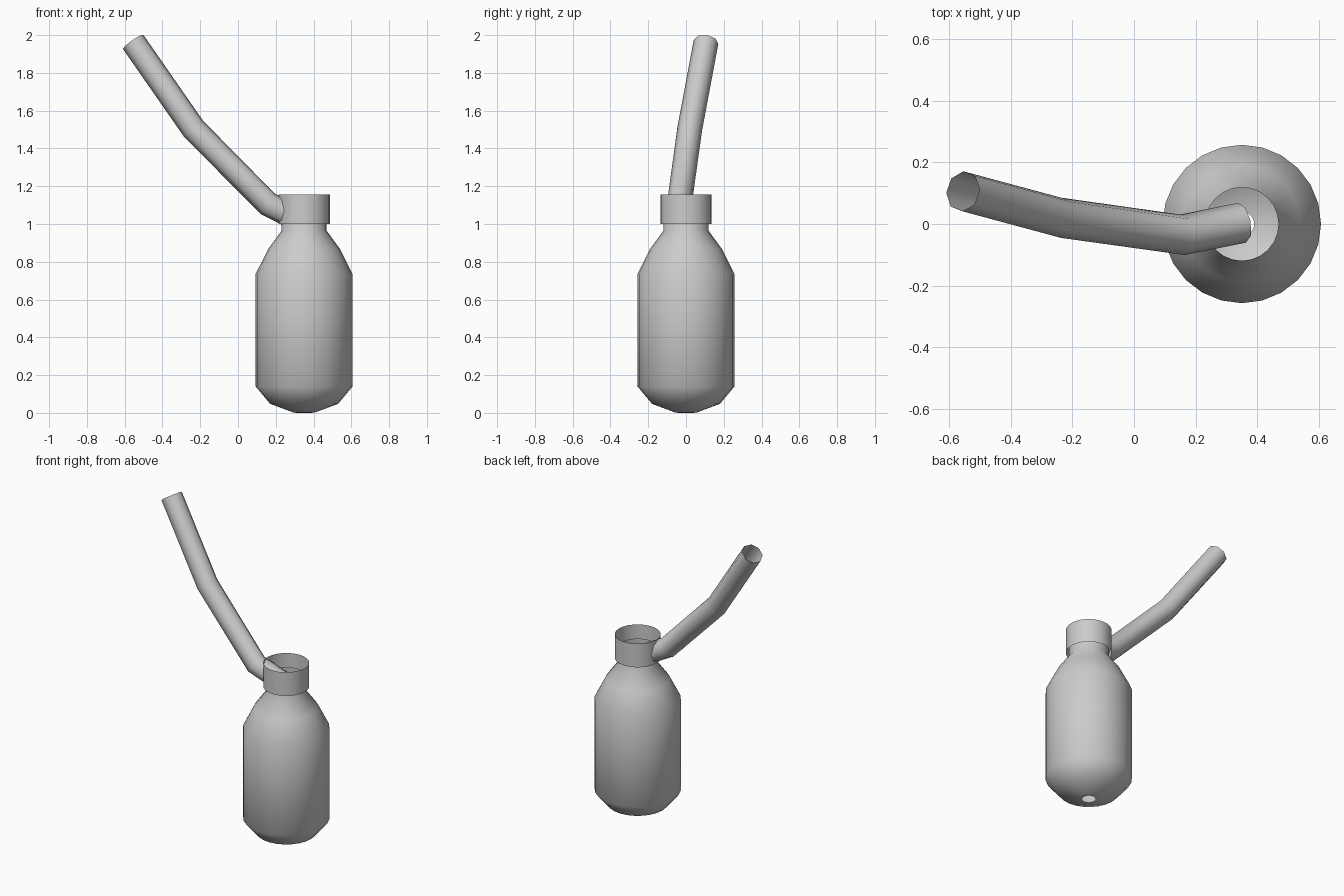
import bpy, bmesh
from math import cos, sin, tau

if "Cube" in bpy.data.objects:
    bpy.data.objects.remove(bpy.data.objects["Cube"])

AXIS_X = 0.35
SIDES = 24


def lathe(name, profile):
    """Open surface of revolution around the bottle axis; profile is (radius, z)."""
    bm = bmesh.new()
    rings = [[bm.verts.new((r * cos(tau * i / SIDES), r * sin(tau * i / SIDES), z))
              for i in range(SIDES)] for r, z in profile]
    for low, high in zip(rings, rings[1:]):
        for i in range(SIDES):
            j = (i + 1) % SIDES
            bm.faces.new((low[i], low[j], high[j], high[i]))
    mesh = bpy.data.meshes.new(name)
    bm.to_mesh(mesh)
    bm.free()
    mesh.shade_smooth()
    obj = bpy.data.objects.new(name, mesh)
    obj.location.x = AXIS_X
    bpy.context.collection.objects.link(obj)
    return obj


def tube(name, points, radius):
    """Open eight-sided pipe along a polyline."""
    curve = bpy.data.curves.new(name, 'CURVE')
    curve.dimensions = '3D'
    curve.bevel_depth = radius
    curve.bevel_resolution = 2
    spline = curve.splines.new('POLY')
    spline.points.add(len(points) - 1)
    for p, co in zip(spline.points, points):
        p.co = (*co, 1)
    spline.use_smooth = True
    obj = bpy.data.objects.new(name, curve)
    bpy.context.collection.objects.link(obj)
    bpy.context.view_layer.objects.active = obj
    obj.select_set(True)
    bpy.ops.object.convert(target='MESH')
    obj = bpy.context.object
    obj.data.shade_smooth()
    obj.select_set(False)
    return obj


# Bottle with a small hole in the base and a neck rising inside the collar
lathe("bottle_body", [(0.04, 0), (0.06, 0.003), (0.18, 0.048), (0.257, 0.14),
                      (0.257, 0.735), (0.19, 0.868), (0.119, 0.965), (0.119, 1.07)])

# Open collar around the neck
lathe("neck_collar", [(0.136, 1.0), (0.136, 1.155)])

# Bent pipe leading out of the neck
tube("pipe", [(0.35, 0.004, 1.01), (0.157, -0.035, 1.107),
              (-0.236, 0.02, 1.505), (-0.555, 0.106, 1.964)], 0.066)
